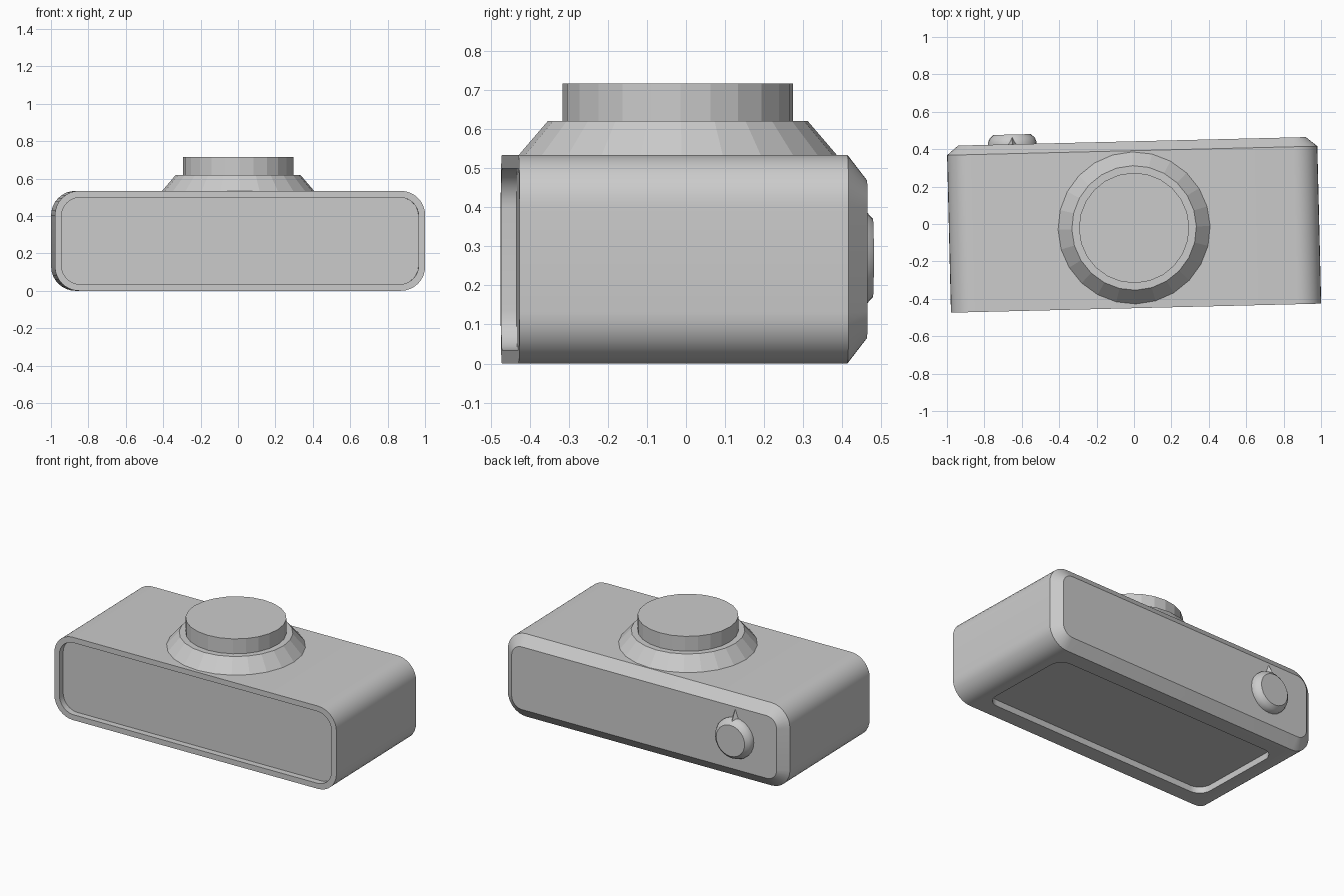
import bpy, bmesh, math
from mathutils import Vector

cube = bpy.data.objects.get("Cube")
if cube:
    bpy.data.objects.remove(cube, do_unlink=True)

TURN = math.radians(1.4)      # the whole clock stands slightly turned
MID_Z = 0.267                 # height of the case centre
BACK = 0.442                  # flat back face

grey = bpy.data.materials.new("plain_grey")
grey.use_nodes = True
grey.diffuse_color = (0.6, 0.6, 0.6, 1)
grey.node_tree.nodes["Principled BSDF"].inputs["Base Color"].default_value = (0.6, 0.6, 0.6, 1)


def rounded_rect(half_w, half_h, radius, steps=8):
    """Outline of a rounded rectangle as 2D points."""
    points = []
    for corner, (sx, sy) in enumerate([(1, 1), (-1, 1), (-1, -1), (1, -1)]):
        for i in range(steps + 1):
            a = math.pi / 2 * (corner + i / steps)
            points.append((sx * (half_w - radius) + radius * math.cos(a),
                           sy * (half_h - radius) + radius * math.sin(a)))
    return points


def circle(radius, sides=24):
    return [(radius * math.cos(math.tau * i / sides), radius * math.sin(math.tau * i / sides))
            for i in range(sides)]


def upright(outline, y, x=0, z=MID_Z):
    """Place an outline in a plane facing the front or back."""
    return [Vector((x + u, y, z + v)) for u, v in outline]


def level(outline, z, y):
    """Place an outline in a horizontal plane."""
    return [Vector((u, y + v, z)) for u, v in outline]


def loft(name, rings, smooth=False):
    """Skin a list of equal rings and cap both ends."""
    bm = bmesh.new()
    loops = [[bm.verts.new(p) for p in ring] for ring in rings]
    for a, b in zip(loops, loops[1:]):
        for i in range(len(a)):
            j = (i + 1) % len(a)
            bm.faces.new((a[i], a[j], b[j], b[i]))
    bm.faces.new(loops[0])
    bm.faces.new(loops[-1])
    bmesh.ops.recalc_face_normals(bm, faces=bm.faces)
    mesh = bpy.data.meshes.new(name)
    bm.to_mesh(mesh)
    bm.free()
    mesh.materials.append(grey)
    obj = bpy.data.objects.new(name, mesh)
    obj.rotation_euler.z = TURN
    bpy.context.collection.objects.link(obj)
    if smooth:
        select(obj)
        bpy.ops.object.shade_smooth_by_angle(angle=math.radians(30))
    return obj


def select(obj):
    bpy.ops.object.select_all(action='DESELECT')
    obj.select_set(True)
    bpy.context.view_layer.objects.active = obj


# Case: recessed front panel, thin rim, rounded sides, chamfered back
outer = rounded_rect(0.99, MID_Z, 0.13)
inner = rounded_rect(0.955, MID_Z - 0.035, 0.1)
case = loft("clock_case", [
    upright(inner, -0.41),
    upright(inner, -0.45),
    upright(outer, -0.45),
    upright(outer, 0.392),
    upright(rounded_rect(0.93, MID_Z - 0.065, 0.07), BACK),
])

# Shallow recess in the underside
recess = rounded_rect(0.82, 0.32, 0.08)
cutter = loft("underside_cutter", [level(recess, -0.1, -0.03), level(recess, 0.04, -0.03)])
cutter.hide_render = True
cut = case.modifiers.new("underside_recess", 'BOOLEAN')
cut.operation = 'DIFFERENCE'
cut.solver = 'EXACT'
cut.object = cutter
select(case)
bpy.ops.object.modifier_apply(modifier=cut.name)
bpy.data.objects.remove(cutter, do_unlink=True)
bpy.ops.object.shade_smooth_by_angle(angle=math.radians(30))

# Button on top with its sloping collar
TOP_Y = -0.021
loft("button_collar", [level(circle(0.41), 0.53, TOP_Y), level(circle(0.333), 0.62, TOP_Y)])
loft("top_button", [level(circle(0.295), 0.6, TOP_Y), level(circle(0.295), 0.716, TOP_Y)])

# Dial on the back with a rounded edge
DIAL_X, DIAL_Z = -0.64, 0.27
dial_profile = [(0.13, -0.01), (0.13, 0.012), (0.12, 0.034), (0.1, 0.052)]
loft("back_dial", [upright(circle(r), BACK + d, DIAL_X, DIAL_Z) for r, d in dial_profile], True)

# Pointed marker above the dial
base = [Vector((DIAL_X + x, BACK + y, DIAL_Z + 0.095)) for x, y in [(-0.035, -0.005), (0.035, -0.005), (0, 0.05)]]
tip = Vector((DIAL_X, BACK, DIAL_Z + 0.185))
loft("dial_pointer", [base, [tip.lerp(p, 0.02) for p in base]])
